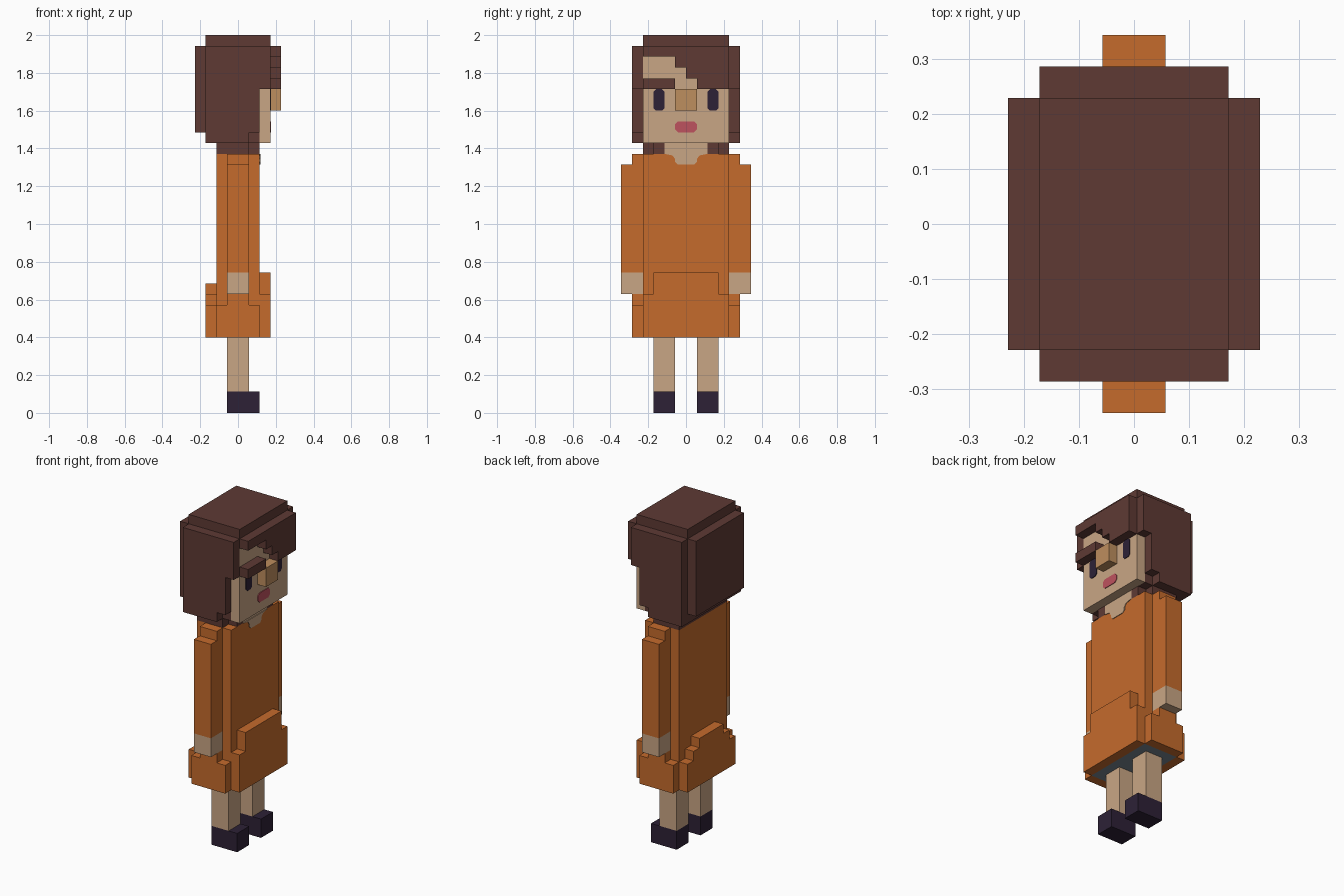
import bpy, bmesh

if "Cube" in bpy.data.objects:
    bpy.data.objects.remove(bpy.data.objects["Cube"])

V = 2 / 35  # one block of the grid


def material(name, r, g, b):
    lin = lambda c: (c / 255 / 12.92) if c < 11 else ((c / 255 + 0.055) / 1.055) ** 2.4
    m = bpy.data.materials.new(name)
    m.diffuse_color = (lin(r), lin(g), lin(b), 1)
    m.use_nodes = True
    m.node_tree.nodes["Principled BSDF"].inputs["Base Color"].default_value = m.diffuse_color
    return m


HAIR = material("brown hair", 94, 58, 52)
SKIN = material("skin", 201, 166, 133)
NOSE = material("nose tan", 190, 142, 94)
ORANGE = material("orange dress", 197, 107, 44)
DARK = material("dark plum", 45, 33, 54)
LIPS = material("lip red", 190, 82, 94)
LINING = material("grey lining", 120, 134, 143)


def finish(name, bm, *mats):
    me = bpy.data.meshes.new(name)
    bm.to_mesh(me)
    bm.free()
    ob = bpy.data.objects.new(name, me)
    bpy.context.collection.objects.link(ob)
    for m in mats:
        me.materials.append(m)
    return ob


def blocks(name, boxes, *mats, mirror=False):
    """Boxes as (x0, x1, y0, y1, z0, z1) in grid blocks; mirror copies them across y."""
    bm = bmesh.new()
    if mirror:
        boxes = boxes + [(a, b, -d, -c, e, f) for a, b, c, d, e, f in boxes]
    for x0, x1, y0, y1, z0, z1 in boxes:
        vs = bmesh.ops.create_cube(bm, size=1)["verts"]
        for v in vs:
            v.co = (V * (x1 if v.co.x > 0 else x0),
                    V * (y1 if v.co.y > 0 else y0),
                    V * (z1 if v.co.z > 0 else z0))
    bm.normal_update()
    return finish(name, bm, *mats)


def plate(name, x, outline, mat):
    """Thin painted detail facing +x, outline of (y, z) in grid blocks."""
    bm = bmesh.new()
    f = bm.faces.new([bm.verts.new((x * V, y * V, z * V)) for y, z in outline])
    ext = bmesh.ops.extrude_face_region(bm, geom=[f])["geom"]
    for v in ext:
        if isinstance(v, bmesh.types.BMVert):
            v.co.x += 0.004
    bmesh.ops.recalc_face_normals(bm, faces=bm.faces)
    return finish(name, bm, mat)


def cut_rect(y0, y1, z0, z1, c):
    return [(y0 + c, z0), (y1 - c, z0), (y1, z0 + c), (y1, z1 - c),
            (y1 - c, z1), (y0 + c, z1), (y0, z1 - c), (y0, z0 + c)]


# Head: hair mass behind, skin slab in front
blocks("face", [(2, 3, -4, 4, 25, 33)], SKIN)
blocks("hair_core", [(-3, 2, -4, 4, 25, 34), (2, 3, -4, 4, 33, 34),
                     (-3, 3, -4, 4, 34, 35), (-4, -3, -4, 4, 26, 34)], HAIR)
blocks("side_hair", [(-3, 2, 4, 5, 26, 34), (-3, 1, 4, 5, 25, 26),
                     (2, 3, 4, 5, 30, 34)], HAIR, mirror=True)
# Swept fringe, stepping down towards +y, with the loose strand
blocks("fringe", [(3, 4, -4, 4, 33, 34), (3, 4, -1, 4, 32, 33), (3, 4, 0, 4, 31, 32),
                  (3, 4, 1, 4, 30, 31), (3, 4, -4, -1, 30, 31)], HAIR)
blocks("nose", [(3, 4, -1, 1, 28, 30)], NOSE)
for y, side in ((-3, "right"), (2, "left")):
    plate(side + "_eye", 3, cut_rect(y, y + 1, 28, 30, 0.22), DARK)
plate("mouth", 3, cut_rect(-1, 1, 26, 27, 0.25), LIPS)

# Neck and hair at the nape
blocks("neck", [(-1, 2, -2, 2, 24, 25)], SKIN)
blocks("nape_hair", [(-2, -1, -4, 4, 24, 25)], HAIR)
blocks("nape_side_hair", [(-1, 2, 2, 3, 24, 25), (-1, 1, 3, 4, 24, 25)], HAIR, mirror=True)
plate("neckline", 2, [(-2, 24), (-1.25, 23.85), (-1, 23.5), (-1, 23.25), (-0.75, 23),
                      (0.75, 23), (1, 23.25), (1, 23.5), (1.25, 23.85), (2, 24)], SKIN)

# Torso with grey lining on its underside
torso = blocks("torso", [(-2, 2, -4, 4, 7, 24)], ORANGE, LINING)
for p in torso.data.polygons:
    p.material_index = 1 if p.normal.z < -0.5 else 0

# Skirt flare: stepped front, back and sides
blocks("skirt_front", [(2, 3, -4, 4, 7, 11), (2, 3, -3, 3, 11, 13)], ORANGE)
blocks("skirt_back", [(-3, -2, -4, 4, 7, 10), (-3, -2, -3, 3, 10, 11),
                      (-3, -2, -2, 2, 11, 12)], ORANGE)
blocks("skirt_sides", [(-2, 2, 4, 5, 7, 10), (-1, 1, 4, 5, 10, 11)], ORANGE, mirror=True)

# Arms and legs
blocks("sleeves", [(-1, 1, 4, 6, 13, 23), (-1, 1, 4, 5, 23, 24)], ORANGE, mirror=True)
blocks("hands", [(-1, 1, 4, 6, 11, 13)], SKIN, mirror=True)
blocks("legs", [(-1, 1, 1, 3, 2, 7)], SKIN, mirror=True)
blocks("shoes", [(-1, 2, 1, 3, 0, 2)], DARK, mirror=True)
